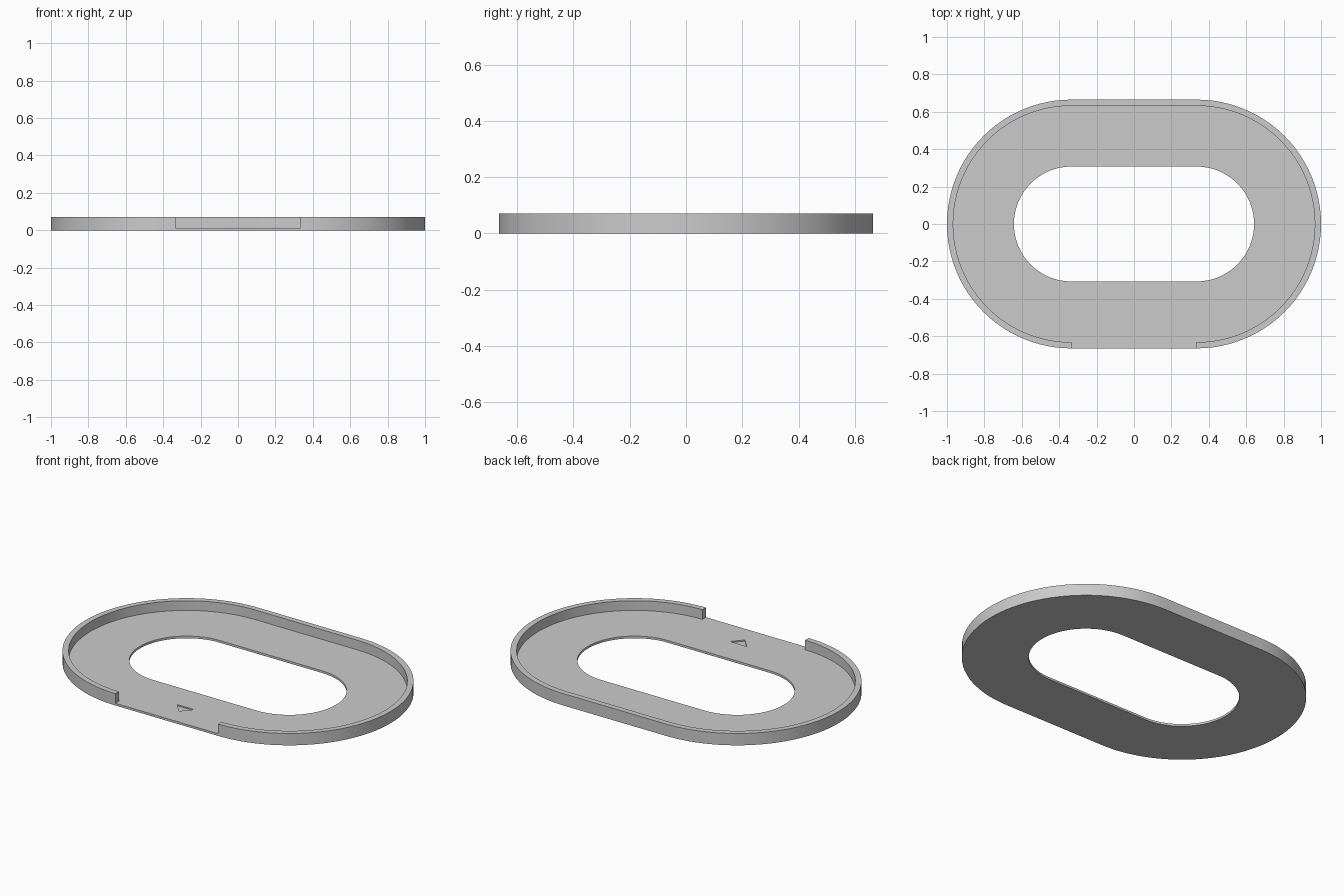
import bpy
import bmesh
from math import pi, sin, cos, radians

cube = bpy.data.objects.get("Cube")
if cube:
    bpy.data.objects.remove(cube, do_unlink=True)

HALF = 0.335      # half length of the straight sides
OUTER = 0.665     # outer radius
INNER = 0.632     # inside radius of the rim
HOLE = 0.307      # radius of the central opening
HEIGHT = 0.07
FLOOR = 0.013
STEPS = 48        # segments per half circle


def stadium(radius):
    """Slot outline, counter-clockwise, starting at the front right corner."""
    points = []
    for side, start in ((1, -pi / 2), (-1, pi / 2)):
        for i in range(STEPS + 1):
            a = start + pi * i / STEPS
            points.append((side * HALF + radius * cos(a), radius * sin(a)))
    return points


def prism(name, outline, z0, z1):
    bm = bmesh.new()
    face = bm.faces.new([bm.verts.new((x, y, z0)) for x, y in outline])
    top = bmesh.ops.extrude_face_region(bm, geom=[face])["geom"]
    moved = [v for v in top if isinstance(v, bmesh.types.BMVert)]
    bmesh.ops.translate(bm, verts=moved, vec=(0, 0, z1 - z0))
    bmesh.ops.recalc_face_normals(bm, faces=bm.faces)
    mesh = bpy.data.meshes.new(name)
    bm.to_mesh(mesh)
    bm.free()
    obj = bpy.data.objects.new(name, mesh)
    bpy.context.collection.objects.link(obj)
    return obj


def cut(target, cutter):
    """Subtract the cutter, then remove it."""
    cutter.hide_render = True
    mod = target.modifiers.new("cut", 'BOOLEAN')
    mod.operation = 'DIFFERENCE'
    mod.solver = 'EXACT'
    mod.object = cutter
    bpy.context.view_layer.objects.active = target
    bpy.ops.object.modifier_apply(modifier=mod.name)
    bpy.data.objects.remove(cutter, do_unlink=True)


# Solid slot-shaped body
tray = prism("rimmed_tray", stadium(OUTER), 0, HEIGHT)

# Hollow inside the rim, running out through the gap at the front
hollow = stadium(INNER) + [(-HALF, -0.8), (HALF, -0.8)]
cut(tray, prism("hollow_cutter", hollow, FLOOR, 0.2))

# Central opening
cut(tray, prism("opening_cutter", stadium(HOLE), -0.1, 0.2))

# Shallow arrow recess pointing to the gap
arrow = [(-0.055, -0.488), (0, -0.55), (0.055, -0.488)]
cut(tray, prism("arrow_cutter", arrow, FLOOR - 0.007, 0.2))

# Grey material
grey = bpy.data.materials.new("light_grey")
grey.use_nodes = True
color = (0.6, 0.6, 0.6, 1)
grey.diffuse_color = color
grey.node_tree.nodes["Principled BSDF"].inputs["Base Color"].default_value = color
tray.data.materials.clear()
tray.data.materials.append(grey)

# Smooth curved walls with crisp edges
bpy.ops.object.select_all(action='DESELECT')
tray.select_set(True)
bpy.context.view_layer.objects.active = tray
bpy.ops.object.shade_smooth_by_angle(angle=radians(30))
